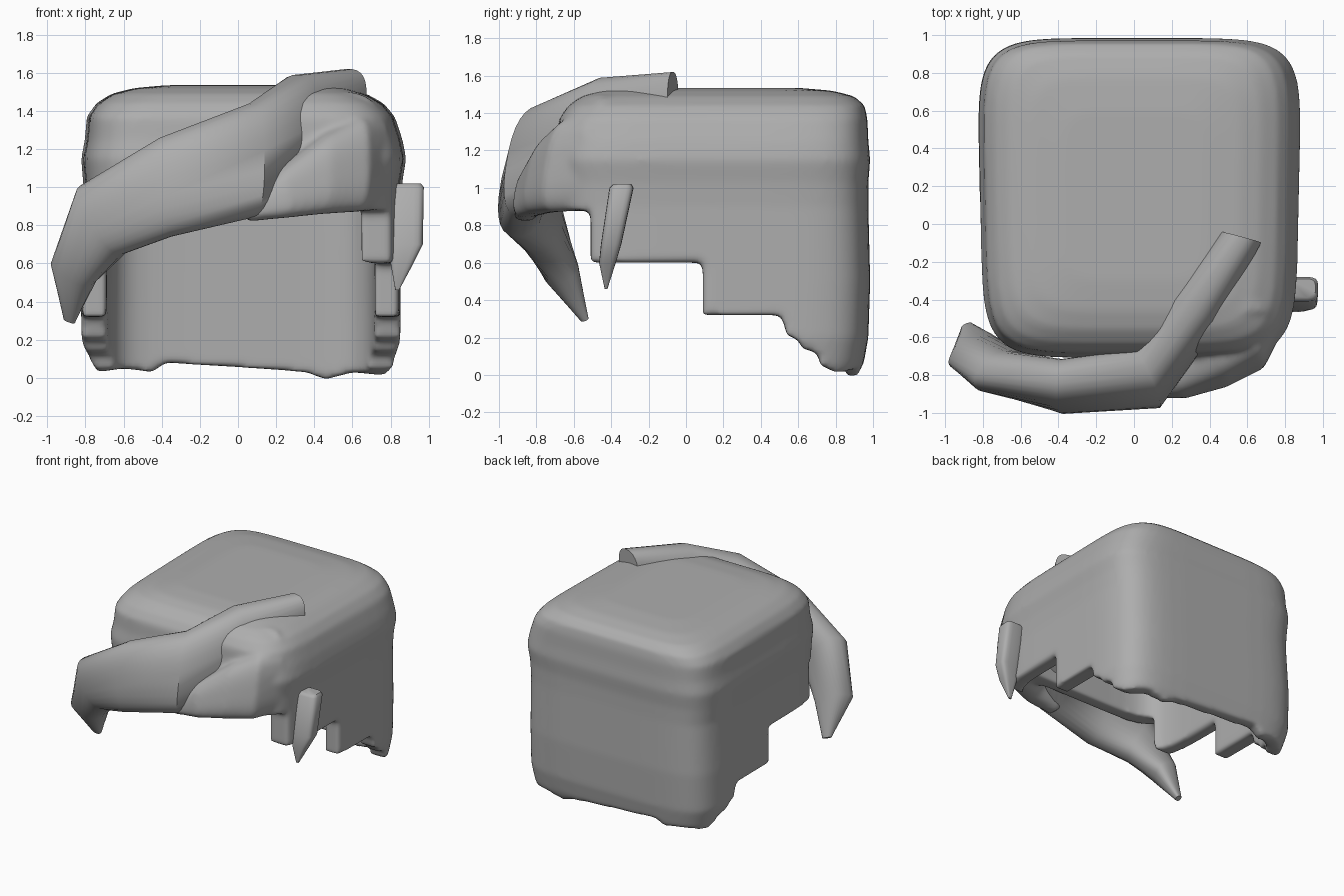
import bpy, bmesh, math
from mathutils import Vector

if "Cube" in bpy.data.objects:
    bpy.data.objects.remove(bpy.data.objects["Cube"], do_unlink=True)

grey = bpy.data.materials.new("hair grey")
grey.use_nodes = True
grey.diffuse_color = (0.42, 0.42, 0.42, 1)
grey.node_tree.nodes["Principled BSDF"].inputs["Base Color"].default_value = grey.diffuse_color


def finish(name, bm):
    bmesh.ops.recalc_face_normals(bm, faces=bm.faces)
    mesh = bpy.data.meshes.new(name)
    bm.to_mesh(mesh)
    bm.free()
    mesh.materials.append(grey)
    ob = bpy.data.objects.new(name, mesh)
    bpy.context.collection.objects.link(ob)
    return ob


def activate(ob):
    bpy.ops.object.select_all(action='DESELECT')
    ob.select_set(True)
    bpy.context.view_layer.objects.active = ob


def smooth(ob, angle=40):
    activate(ob)
    bpy.ops.object.shade_smooth_by_angle(angle=math.radians(angle))


def loft(name, sections, power, sides):
    """Skin superellipse sections given as (centre, half axis, half axis)."""
    bm = bmesh.new()
    rings = []
    for c, a, b in sections:
        c, a, b = Vector(c), Vector(a), Vector(b)
        ring = []
        for i in range(sides):
            t = math.tau * (i + 0.5) / sides
            u, v = (math.copysign(abs(f) ** (2 / power), f) for f in (math.cos(t), math.sin(t)))
            ring.append(bm.verts.new(c + a * u + b * v))
        rings.append(ring)
    for low, high in zip(rings, rings[1:]):
        for i in range(sides):
            j = (i + 1) % sides
            bm.faces.new((low[i], low[j], high[j], high[i]))
    bm.faces.new(rings[0])
    bm.faces.new(rings[-1])
    return finish(name, bm)


def box_loft(name, levels, power, sides):
    """Stack rounded rectangles given as (z, x0, x1, y0, y1)."""
    return loft(name, [(((x0 + x1) / 2, (y0 + y1) / 2, z), ((x1 - x0) / 2, 0, 0), (0, (y1 - y0) / 2, 0))
                       for z, x0, x1, y0, y1 in levels], power, sides)


def prism(name, profile, place, start, end):
    bm = bmesh.new()
    face = bm.faces.new([bm.verts.new(place(start, *p)) for p in profile])
    moved = bmesh.ops.extrude_face_region(bm, geom=[face])["geom"]
    shift = place(end, 0, 0) - place(start, 0, 0)
    bmesh.ops.translate(bm, vec=shift, verts=[v for v in moved if isinstance(v, bmesh.types.BMVert)])
    return finish(name, bm)


def combine(ob, other, operation):
    mod = ob.modifiers.new("combine", 'BOOLEAN')
    mod.operation, mod.solver, mod.object = operation, 'EXACT', other
    activate(ob)
    bpy.ops.object.modifier_apply(modifier=mod.name)
    bpy.data.objects.remove(other, do_unlink=True)


# Blocky cap of hair with a soft rim, a little narrower towards the face
cap = box_loft("hair_cap", [
    (-0.05, -.77, .82, -.66, .9), (.06, -.79, .84, -.68, .95), (.2, -.83, .86, -.7, .975),
    (.5, -.83, .86, -.7, .985), (.9, -.81, .86, -.7, .975), (1.03, -.82, .87, -.7, .975),
    (1.15, -.83, .89, -.71, .985), (1.25, -.81, .87, -.69, .975), (1.37, -.80, .83, -.68, .97),
    (1.44, -.75, .77, -.63, .955), (1.49, -.67, .68, -.56, .9), (1.52, -.55, .57, -.46, .78),
    (1.535, -.38, .38, -.3, .6)], 6, 64)
for v in cap.data.vertices:
    v.co.x *= 0.98 + 0.025 * v.co.y

# Hollow for the head
combine(cap, box_loft("hollow", [(-.3, -.69, .72, -.59, .86), (.3, -.69, .72, -.59, .86),
                                 (1.28, -.68, .71, -.58, .86), (1.41, -.58, .6, -.48, .76)], 6, 48),
        'DIFFERENCE')

# Stepped lower edge of the sides, open face at the front
steps = [(-1.2, -.3), (-1.2, .88), (-.51, .88), (-.51, .6), (.09, .6),
         (.09, .32), (.51, .32), (.54, .21), (.6, .19), (.62, .14),
         (.7, .12), (.72, .05), (.79, .02), (.8, -.3)]
combine(cap, prism("step_cutter", steps, lambda d, y, z: Vector((d, y, z)), -1.2, 1.2), 'DIFFERENCE')

# Ragged lower edge of the back
ragged = [(-1, -.3), (-1, .12), (-.78, .1), (-.74, .03), (-.6, .05), (-.45, .03), (-.38, .08),
          (.1, .05), (.36, .03), (.46, -.01), (.6, .03), (.8, .01), (.86, .1), (1, .1), (1, -.3)]
combine(cap, prism("ragged_cutter", ragged, lambda d, x, z: Vector((x, d, z)), .5, 1.3), 'DIFFERENCE')

# Smaller lock below the fringe, swept from the left corner
combine(cap, loft("lower_lock", [
    ((.71, -.5, 1.13), (0, 0, .25), (.09, -.04, 0)),
    ((.62, -.66, 1.12), (0, .04, .25), (.07, -.09, 0)),
    ((.45, -.74, 1.07), (0, .04, .21), (.04, -.11, 0)),
    ((.24, -.83, .97), (-.02, .02, .13), (.02, -.09, 0)),
    ((.03, -.86, .86), (-.02, 0, .04), (.01, -.06, 0))], 2.8, 28), 'UNION')

# Rounded tuft on the left front corner
combine(cap, loft("corner_tuft", [
    ((.55, -.36, 1.43), (.1, .02, 0), (0, .03, .07)),
    ((.54, -.53, 1.39), (.19, .03, 0), (0, .06, .11)),
    ((.5, -.66, 1.26), (.25, .05, 0), (0, .09, .12)),
    ((.48, -.72, 1.1), (.2, .05, 0), (0, .08, .06))], 2.5, 24), 'UNION')

# Melt the joins and corners of the cap into soft sculpted edges
remesh = cap.modifiers.new("melt", 'REMESH')
remesh.mode, remesh.voxel_size = 'VOXEL', 0.018
relax = cap.modifiers.new("relax", 'SMOOTH')
relax.factor, relax.iterations = 0.5, 10
activate(cap)
for mod in (remesh, relax):
    bpy.ops.object.modifier_apply(modifier=mod.name)
smooth(cap, 60)

# Large swept fringe, from the crown round the front to a point
smooth(loft("swept_fringe", [
    ((.56, -.07, 1.45), (.02, 0, .17), (.11, -.03, 0)),
    ((.31, -.48, 1.29), (0, .03, .3), (.13, -.07, 0)),
    ((.07, -.82, 1.14), (0, .05, .3), (.07, -.14, 0)),
    ((-.38, -.86, 1.0), (-.03, .04, .26), (-.01, -.135, 0)),
    ((-.71, -.78, .83), (-.11, .01, .18), (-.07, -.11, -.02)),
    ((-.86, -.67, .56), (-.11, -.02, .06), (-.04, -.09, -.04)),
    ((-.885, -.545, .3), (-.03, -.01, .01), (0, -.02, -.01))], 2.5, 28), 50)

# Pointed lock hanging at the left temple
smooth(box_loft("temple_lock", [
    (1.02, .82, .96, -.39, -.29), (1.0, .8, .975, -.41, -.28), (.7, .8, .97, -.455, -.345),
    (.6, .8, .92, -.465, -.375), (.46, .825, .845, -.435, -.42)], 4, 20), 45)
